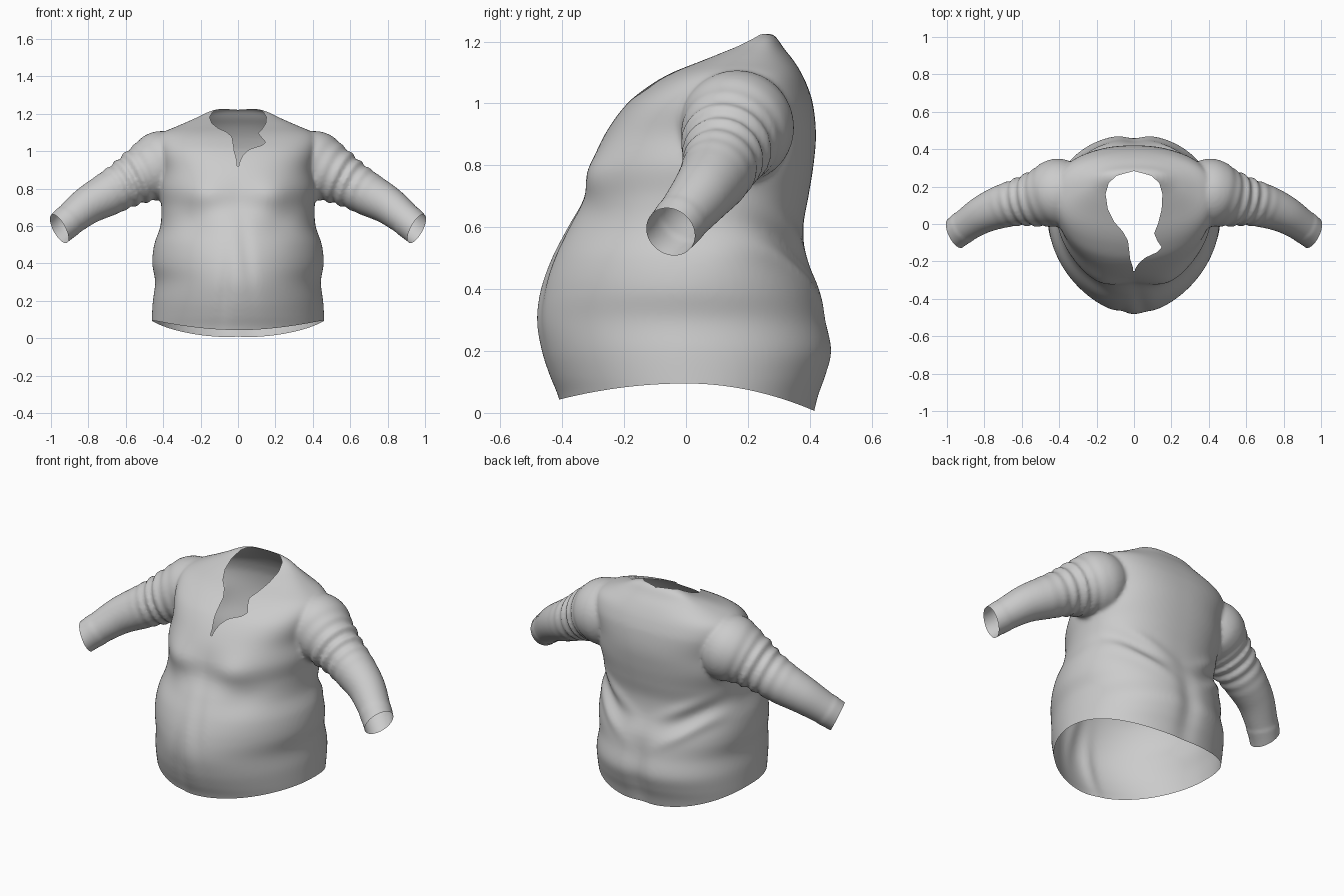
import bpy, bmesh, math
from mathutils import Vector

if "Cube" in bpy.data.objects:
    bpy.data.objects.remove(bpy.data.objects["Cube"])


def curve(tab, t):
    """Smooth interpolation of table rows keyed on their first column."""
    n = len(tab)
    t = min(max(t, tab[0][0]), tab[-1][0])
    i = 0
    while i < n - 2 and t > tab[i + 1][0]:
        i += 1
    a, b = tab[i], tab[i + 1]
    p, q = tab[max(i - 1, 0)], tab[min(i + 2, n - 1)]
    h = b[0] - a[0]
    u = (t - a[0]) / h
    out = []
    for k in range(1, len(a)):
        ma = (b[k] - p[k]) / (b[0] - p[0]) * h
        mb = (q[k] - a[k]) / (q[0] - a[0]) * h
        out.append((2*u**3 - 3*u**2 + 1) * a[k] + (u**3 - 2*u**2 + u) * ma
                   + (3*u**2 - 2*u**3) * b[k] + (u**3 - u**2) * mb)
    return out


def line(tab, t):
    """Straight interpolation of (key, value) pairs."""
    for (a, va), (b, vb) in zip(tab, tab[1:]):
        if a <= t <= b:
            return va + (vb - va) * (t - a) / (b - a)
    return None


def bell(d, w):
    return math.exp(-(d / w) ** 2)


def loft(bm, rings):
    """Closed skin through a list of point rings."""
    vs = [[bm.verts.new(p) for p in r] for r in rings]
    n = len(vs[0])
    for r, s in zip(vs, vs[1:]):
        for j in range(n):
            bm.faces.new((r[j], r[(j + 1) % n], s[(j + 1) % n], s[j]))
    bm.faces.new(vs[0])
    bm.faces.new(vs[-1])


def cut(bm, f):
    """Trim away the surface where f is negative, leaving a clean edge."""
    val = {v: f(v.co) + 1e-7 for v in bm.verts}
    new = []
    for e in list(bm.edges):
        a, b = e.verts
        fa, fb = val[a], val[b]
        if fa * fb < 0:
            new.append(bmesh.utils.edge_split(e, a, fa / (fa - fb))[1])
    bmesh.ops.connect_verts(bm, verts=new)
    gone = [fc for fc in bm.faces if f(fc.calc_center_median()) < 0]
    bmesh.ops.delete(bm, geom=gone, context='FACES')


# Torso: height, half width, front y, back y
TORSO = [(-0.08, 0.46, -0.385, 0.40), (0.05, 0.462, -0.412, 0.432), (0.12, 0.46, -0.44, 0.458),
         (0.20, 0.455, -0.466, 0.478), (0.30, 0.443, -0.482, 0.458), (0.40, 0.458, -0.47, 0.436),
         (0.50, 0.448, -0.435, 0.392), (0.60, 0.415, -0.383, 0.38), (0.70, 0.41, -0.325, 0.396),
         (0.80, 0.42, -0.302, 0.412), (0.90, 0.41, -0.262, 0.42), (1.00, 0.43, -0.19, 0.41),
         (1.06, 0.43, -0.115, 0.391), (1.10, 0.40, -0.045, 0.372), (1.14, 0.31, 0.05, 0.347),
         (1.18, 0.22, 0.14, 0.315), (1.21, 0.16, 0.20, 0.295), (1.225, 0.11, 0.22, 0.28)]
# Sleeve: x, y, z, radius
SLEEVE = [(0.28, 0.17, 0.95, 0.14), (0.40, 0.165, 0.925, 0.185), (0.50, 0.14, 0.88, 0.156),
          (0.60, 0.12, 0.825, 0.128), (0.70, 0.095, 0.768, 0.116), (0.80, 0.055, 0.712, 0.102),
          (0.88, 0.005, 0.65, 0.09), (0.955, -0.05, 0.585, 0.08), (1.03, -0.12, 0.515, 0.078)]


def torso_ring(z, n=128):
    rx, yf, yb = curve(TORSO, z)
    up = min(max((z - 0.4) / 0.6, 0), 1)
    cy = 0.02 + 0.14 * up
    if z > 1.1:
        cy += (0.5 * (yf + yb) - cy) * min((z - 1.1) / 0.08, 1)
    pts = []
    for j in range(n):
        a = 2 * math.pi * j / n
        c, s = math.cos(a), math.sin(a)
        e = 2 / ((1.85 + 0.6 * up) if s < 0 else (2.15 + 0.2 * up))
        x = rx * math.copysign(abs(c) ** e, c)
        y = cy + (cy - yf if s < 0 else yb - cy) * math.copysign(abs(s) ** e, s)
        ax = abs(x)
        if s < 0:
            # bust, hollow beneath it and hanging front folds
            y -= 0.034 * bell(ax - 0.19, 0.12) * bell(z - 0.765, 0.09)
            y += 0.014 * bell(ax - 0.24, 0.10) * bell(z - 0.62, 0.07)
            y += 0.012 * bell(x + 0.085 - 0.06 * z, 0.03) * bell(z - 0.25, 0.18)
            y += 0.010 * bell(x - 0.10 + 0.12 * z, 0.035) * bell(z - 0.45, 0.2)
        else:
            # back hollow and slanting drapes at the waist
            y -= 0.02 * bell(x, 0.06) * bell(z - 0.2, 0.22)
            y += 0.016 * bell(z - 0.30 - 0.6 * ax, 0.035) * bell(ax - 0.28, 0.13)
            y -= 0.014 * bell(z - 0.38 - 0.6 * ax, 0.04) * bell(ax - 0.28, 0.13)
            y += 0.012 * bell(z - 0.47 - 0.5 * ax, 0.035) * bell(ax - 0.22, 0.13)
        pts.append((x, y, z))
    return pts


def sleeve_ring(x, side, n=64):
    y, z, r = curve(SLEEVE, x)
    p0, p1 = [Vector((t, *curve(SLEEVE, t)[:2])) for t in (x - 0.012, x + 0.012)]
    t = (p1 - p0).normalized()
    u = t.cross(Vector((0, 0, 1))).normalized()
    v = u.cross(t)
    pts = []
    for j in range(n):
        a = 2 * math.pi * j / n
        # bunched wrinkles on the upper arm and a slim cuff band
        k = 0.009 * math.sin(x * 118 + 1.2 * math.sin(a + 0.6)) * bell(x - 0.57, 0.085)
        k += 0.004 * (1 if x > 0.905 else 0)
        d = u * math.cos(a) + v * math.sin(a)
        p = Vector((x, y, z)) + d * (r + k)
        pts.append((p.x * side, p.y, p.z))
    return pts


# Solid body and sleeves, fused into one skin
bm = bmesh.new()
loft(bm, [torso_ring(-0.08 + 1.305 * i / 110) for i in range(111)])
for side in (1, -1):
    loft(bm, [sleeve_ring(0.295 + 0.72 * i / 110, side) for i in range(111)])
bmesh.ops.recalc_face_normals(bm, faces=bm.faces[:])
mesh = bpy.data.meshes.new("shirt")
bm.to_mesh(mesh)
bm.free()
shirt = bpy.data.objects.new("shirt", mesh)
bpy.context.collection.objects.link(shirt)
rem = shirt.modifiers.new("fuse", 'REMESH')
rem.mode = 'VOXEL'
rem.voxel_size = 0.011
smo = shirt.modifiers.new("soften", 'SMOOTH')
smo.factor = 0.5
smo.iterations = 4
bpy.context.view_layer.update()
dg = bpy.context.evaluated_depsgraph_get()
skin = bpy.data.meshes.new_from_object(shirt.evaluated_get(dg))
shirt.modifiers.clear()
shirt.data = skin


# Openings: curved hem, slit neckline with a turned lapel, and cuffs
def hem(p):
    return p.z - (0.095 - (0.095 * (p.y / 0.43) ** 2 if p.y > 0 else 0.052 * (p.y / 0.41) ** 2))


NECK_L = [(-0.25, 0.0), (-0.19, -0.02), (-0.09, -0.032), (-0.04, -0.06), (0.01, -0.105), (0.08, -0.14),
          (0.16, -0.152), (0.22, -0.135), (0.26, -0.09), (0.283, 0.0)]
NECK_R = [(-0.25, 0.0), (-0.21, 0.025), (-0.18, 0.06), (-0.15, 0.125), (-0.125, 0.148), (-0.09, 0.125),
          (-0.05, 0.108), (0.0, 0.128), (0.08, 0.148), (0.16, 0.152), (0.22, 0.135), (0.26, 0.09), (0.283, 0.0)]


def neck(p):
    if p.z < 0.8 or not -0.25 < p.y < 0.283:
        return 0.01 + abs(p.x)
    return max(p.x - line(NECK_R, p.y), line(NECK_L, p.y) - p.x)


def cuff(p):
    return (Vector((0.957, -0.05, 0.587)) - Vector((abs(p.x), p.y, p.z))).dot(Vector((0.82, -0.38, -0.43)))


bm = bmesh.new()
bm.from_mesh(skin)
for f in (hem, neck, cuff):
    cut(bm, f)
for fc in bm.faces:
    fc.smooth = True
    fc.material_index = 0
bm.to_mesh(skin)
bm.free()

# One plain cloth colour
cloth = bpy.data.materials.new("light grey cloth")
cloth.diffuse_color = (0.6, 0.6, 0.6, 1)
cloth.use_nodes = True
cloth.node_tree.nodes["Principled BSDF"].inputs["Base Color"].default_value = cloth.diffuse_color
skin.materials.clear()
skin.materials.append(cloth)
